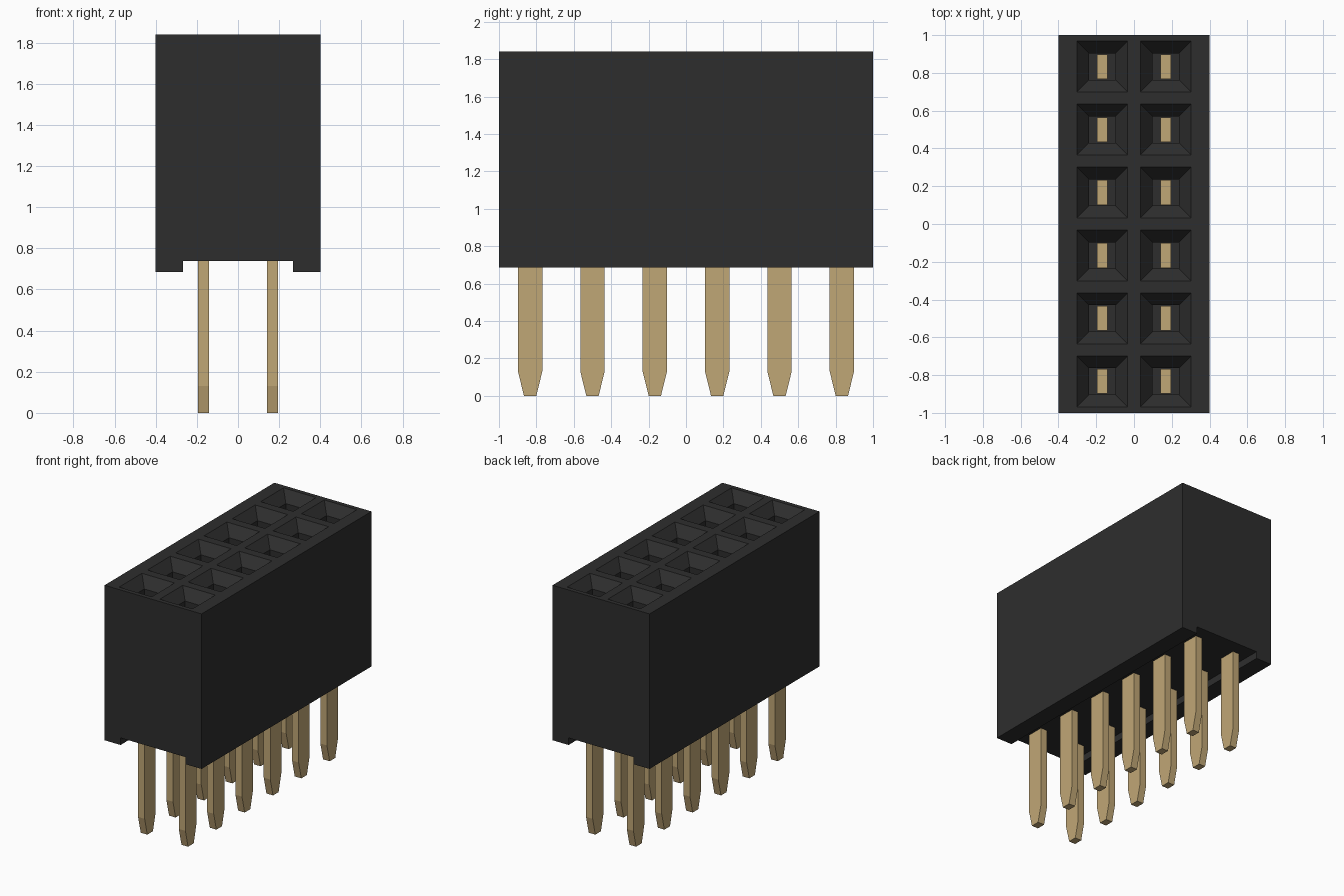
import bpy, bmesh

cube = bpy.data.objects.get("Cube")
if cube:
    bpy.data.objects.remove(cube, do_unlink=True)

PITCH = 1 / 3
COLUMNS = (-0.168, 0.168)
ROWS = [(i - 2.5) * PITCH for i in range(6)]
TOP, BOTTOM, GROOVE = 1.84, 0.685, 0.738


def material(name, rgb):
    mat = bpy.data.materials.new(name)
    mat.use_nodes = True
    color = (*rgb, 1)
    mat.diffuse_color = color
    mat.node_tree.nodes["Principled BSDF"].inputs["Base Color"].default_value = color
    return mat


def make_object(name, bm, mat):
    bmesh.ops.recalc_face_normals(bm, faces=bm.faces)
    mesh = bpy.data.meshes.new(name)
    bm.to_mesh(mesh)
    bm.free()
    mesh.materials.append(mat)
    obj = bpy.data.objects.new(name, mesh)
    bpy.context.collection.objects.link(obj)
    return obj


def loft(bm, cx, cy, sections):
    """Closed rectangular loft through (z, half_x, half_y) sections."""
    rings = [[bm.verts.new((cx + sx * hx, cy + sy * hy, z))
              for sx, sy in ((-1, -1), (1, -1), (1, 1), (-1, 1))]
             for z, hx, hy in sections]
    for low, high in zip(rings, rings[1:]):
        for i in range(4):
            j = (i + 1) % 4
            bm.faces.new((low[i], low[j], high[j], high[i]))
    bm.faces.new(rings[0][::-1])
    bm.faces.new(rings[-1])


black = material("black plastic", (0.027, 0.027, 0.027))
gold = material("gold metal", (0.53, 0.385, 0.18))

# Housing: block with a groove along the underside
half = [(0.4, TOP), (0.4, BOTTOM), (0.268, BOTTOM), (0.268, GROOVE)]
profile = half + [(-x, z) for x, z in reversed(half)]
bm = bmesh.new()
face = bm.faces.new([bm.verts.new((x, -1, z)) for x, z in profile])
extruded = bmesh.ops.extrude_face_region(bm, geom=[face])["geom"]
bmesh.ops.translate(bm, vec=(0, 2, 0),
                    verts=[v for v in extruded if isinstance(v, bmesh.types.BMVert)])
housing = make_object("housing", bm, black)

# Sockets: funnel mouths leading into square shafts
bm = bmesh.new()
for x in COLUMNS:
    for y in ROWS:
        loft(bm, x, y, [(1.0, 0.07, 0.07), (1.765, 0.07, 0.07), (1.85, 0.143, 0.143)])
cutter = make_object("socket_cutter", bm, black)
cutter.hide_render = True

cut = housing.modifiers.new("sockets", "BOOLEAN")
cut.operation = "DIFFERENCE"
cut.solver = "EXACT"
cut.object = cutter
bpy.context.view_layer.objects.active = housing
bpy.ops.object.modifier_apply(modifier=cut.name)
bpy.data.objects.remove(cutter, do_unlink=True)

# Contact pins: flat blades tapering to a blunt tip
for side, x in zip(("right", "left"), COLUMNS):
    for n, y in enumerate(ROWS, 1):
        bm = bmesh.new()
        loft(bm, x, y, [(0, 0.027, 0.033), (0.13, 0.027, 0.065), (1.61, 0.027, 0.065)])
        make_object(f"{side}_pin_{n}", bm, gold)
